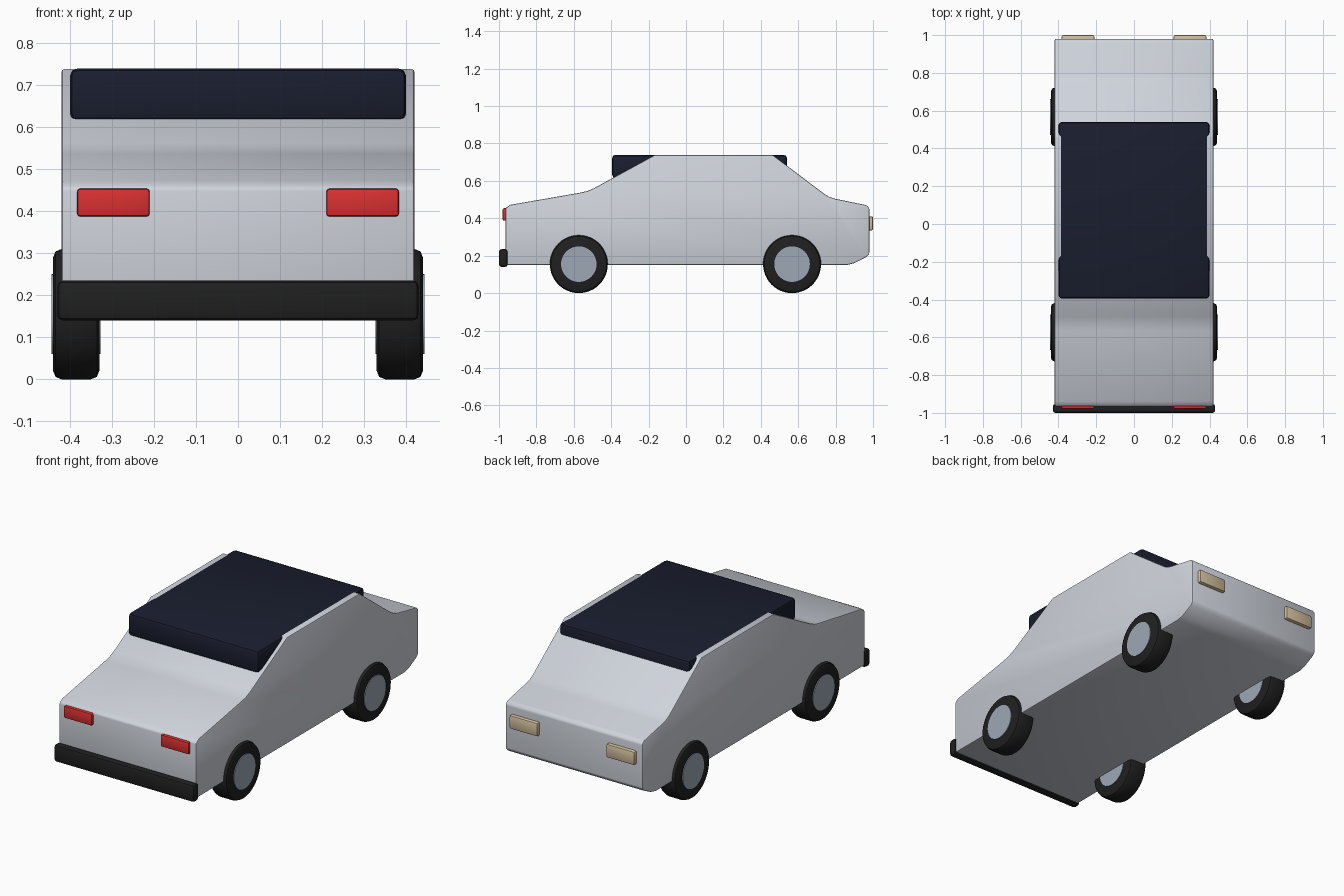
import bpy, bmesh, math

if "Cube" in bpy.data.objects:
    bpy.data.objects.remove(bpy.data.objects["Cube"])


def material(name, color):
    m = bpy.data.materials.new(name)
    m.diffuse_color = (*color, 1)
    m.use_nodes = True
    m.node_tree.nodes["Principled BSDF"].inputs["Base Color"].default_value = m.diffuse_color
    return m


BODY = material("silver", (0.62, 0.65, 0.71))
GLASS = material("dark_glass", (0.01, 0.013, 0.028))
RUBBER = material("rubber", (0.014, 0.014, 0.014))
HUB = material("hub_metal", (0.34, 0.39, 0.47))
RED = material("red_light", (0.7, 0.03, 0.03))
CREAM = material("cream_light", (0.65, 0.52, 0.34))


def finish(ob, mat, bevel, segments=2):
    ob.data.materials.append(mat)
    bpy.ops.object.select_all(action='DESELECT')
    ob.select_set(True)
    bpy.context.view_layer.objects.active = ob
    if bevel:
        mod = ob.modifiers.new("bevel", 'BEVEL')
        mod.width = bevel
        mod.segments = segments
        mod.limit_method = 'ANGLE'
        mod.angle_limit = math.radians(32)
        bpy.ops.object.modifier_apply(modifier=mod.name)
    bpy.ops.object.shade_smooth_by_angle(angle=math.radians(32))
    return ob


def box(name, x, y, z, mat, bevel):
    bpy.ops.mesh.primitive_cube_add(
        size=1, location=[(a + b) / 2 for a, b in (x, y, z)])
    ob = bpy.context.object
    ob.name = name
    ob.scale = [b - a for a, b in (x, y, z)]
    bpy.ops.object.transform_apply(location=False, rotation=False, scale=True)
    return finish(ob, mat, bevel)


def disc(name, x0, x1, y, z, r, mat, bevel):
    bpy.ops.mesh.primitive_cylinder_add(
        vertices=48, radius=r, depth=abs(x1 - x0),
        location=((x0 + x1) / 2, y, z), rotation=(0, math.pi / 2, 0))
    ob = bpy.context.object
    ob.name = name
    return finish(ob, mat, bevel)


# Body: side profile (y, z) extruded across the width
profile = [(-0.965, 0.15), (-0.965, 0.455), (-0.94, 0.472), (-0.565, 0.537),
           (-0.527, 0.546), (-0.49, 0.562), (-0.168, 0.738), (0.465, 0.738),
           (0.74, 0.53), (0.765, 0.515), (0.795, 0.505), (0.965, 0.47),
           (0.98, 0.455), (0.98, 0.21), (0.965, 0.193), (0.90, 0.16),
           (0.86, 0.15)]
bm = bmesh.new()
side = bm.faces.new([bm.verts.new((-0.42, y, z)) for y, z in profile])
ext = bmesh.ops.extrude_face_region(bm, geom=[side])
bmesh.ops.translate(bm, vec=(0.84, 0, 0),
                    verts=[v for v in ext["geom"] if isinstance(v, bmesh.types.BMVert)])
bmesh.ops.recalc_face_normals(bm, faces=bm.faces)
mesh = bpy.data.meshes.new("body")
bm.to_mesh(mesh)
bm.free()
body = bpy.data.objects.new("body", mesh)
bpy.context.collection.objects.link(body)
finish(body, BODY, 0.007)

# Dark cabin glass block, flush with the roof
box("cabin_glass", (-0.40, 0.40), (-0.395, 0.54), (0.615, 0.7395), GLASS, 0.018)

# Bumper
box("bumper", (-0.43, 0.43), (-1.0, -0.953), (0.14, 0.235), RUBBER, 0.014)

# Lights and wheels, mirrored left and right
for s, label in ((-1, "left"), (1, "right")):
    x = sorted((s * 0.21, s * 0.383))
    box(f"red_light_{label}", x, (-0.98, -0.94), (0.387, 0.454), RED, 0.008)
    box(f"cream_light_{label}", x, (0.955, 1.0), (0.335, 0.41), CREAM, 0.008)
    for y, end in ((-0.573, "front"), (0.567, "rear")):
        disc(f"tyre_{end}_{label}", s * 0.33, s * 0.44, y, 0.155, 0.155, RUBBER, 0.02)
        disc(f"hub_{end}_{label}", s * 0.327, s * 0.444, y, 0.155, 0.095, HUB, 0)
